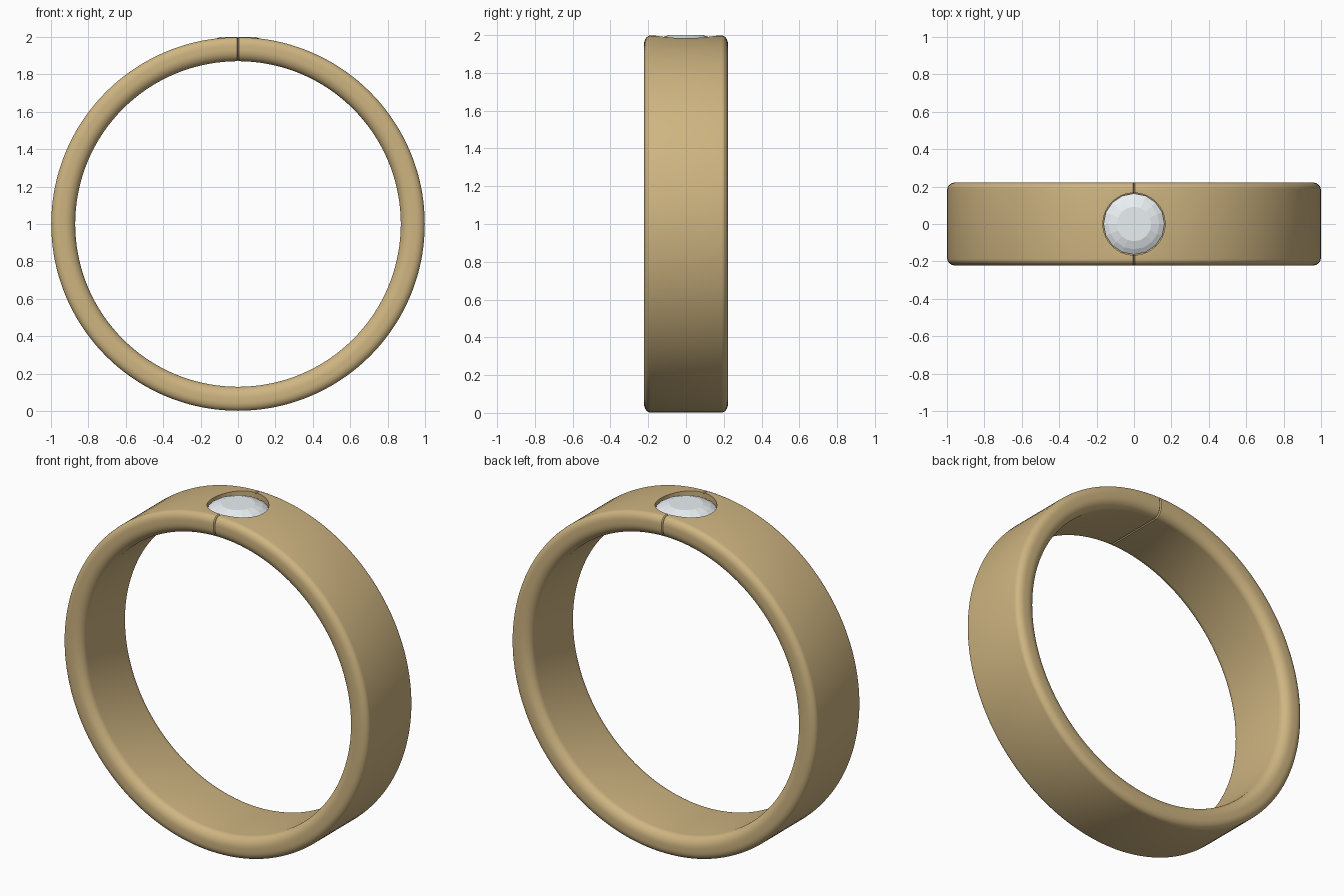
import bpy, bmesh, math

if "Cube" in bpy.data.objects:
    bpy.data.objects.remove(bpy.data.objects["Cube"])

CZ = 1.0  # ring axis height


def material(name, color):
    m = bpy.data.materials.new(name)
    m.diffuse_color = color
    m.use_nodes = True
    m.node_tree.nodes["Principled BSDF"].inputs["Base Color"].default_value = m.diffuse_color
    return m


def make_object(name, bm, mat=None):
    bmesh.ops.recalc_face_normals(bm, faces=bm.faces)
    me = bpy.data.meshes.new(name)
    bm.to_mesh(me)
    bm.free()
    ob = bpy.data.objects.new(name, me)
    bpy.context.collection.objects.link(ob)
    if mat:
        me.materials.append(mat)
    return ob


def lathe(name, profile, sides, mat=None):
    """Closed solid around the z axis from (radius, z) points, top to bottom."""
    bm = bmesh.new()
    rings = [[bm.verts.new((r * math.cos(2 * math.pi * i / sides),
                            r * math.sin(2 * math.pi * i / sides), z))
              for i in range(sides)] for r, z in profile]
    for a, b in zip(rings, rings[1:]):
        for i in range(sides):
            j = (i + 1) % sides
            bm.faces.new((a[i], a[j], b[j], b[i]))
    bm.faces.new(rings[0])
    bm.faces.new(rings[-1])
    return make_object(name, bm, mat)


def corner(y, r, ry, rr, a0, steps):
    """Quarter-ellipse corner of the band section."""
    return [(y + ry * math.cos(math.radians(a0 + 90 * k / steps)),
             r + rr * math.sin(math.radians(a0 + 90 * k / steps)))
            for k in range(steps + 1)]


# Band section: tight outer corners, softer inner corners
W, RO, RI = 0.222, 0.998, 0.87
section = (corner(W - 0.035, RO - 0.045, 0.035, 0.045, 0, 6)
           + corner(-W + 0.035, RO - 0.045, 0.035, 0.045, 90, 6)
           + corner(-W + 0.05, RI + 0.06, 0.05, 0.06, 180, 8)
           + corner(W - 0.05, RI + 0.06, 0.05, 0.06, 270, 8))


def inset(y, r, d):
    mid = (RO + RI) / 2
    return y * (1 - d / W), mid + (r - mid) * (1 - d / (RO - mid))


# Band swept round, with a fine pinched seam at the top
bm = bmesh.new()
seam = 0.006
stations = [(0, 0.007), (seam * 0.5, 0.002), (seam, 0)]
stations += [(2 * math.pi * i / 144, 0) for i in range(1, 144)]
stations += [(2 * math.pi - seam, 0), (2 * math.pi - seam * 0.5, 0.002)]
loops = []
for a, d in stations:
    pts = [inset(y, r, d) for y, r in section]
    loops.append([bm.verts.new((r * math.sin(a), y, CZ + r * math.cos(a)))
                  for y, r in pts])
n = len(section)
for i, a in enumerate(loops):
    b = loops[(i + 1) % len(loops)]
    for k in range(n):
        m = (k + 1) % n
        bm.faces.new((a[k], a[m], b[m], b[k]))
band = make_object("band", bm, material("gold", (0.62, 0.46, 0.22, 1)))

# Stone seat cut into the top of the band
cutter = lathe("seat_cutter", [(0.166, 2.1), (0.166, 1.955), (0.02, 1.885)], 64)
cutter.hide_render = True
cutter.hide_set(True)
mod = band.modifiers.new("seat", 'BOOLEAN')
mod.object = cutter
mod.operation = 'DIFFERENCE'
mod.solver = 'EXACT'
bpy.context.view_layer.objects.active = band
band.select_set(True)
bpy.ops.object.modifier_apply(modifier="seat")
bpy.data.objects.remove(cutter)
bpy.ops.object.shade_smooth_by_angle(angle=math.radians(30))

# Faceted stone: table, crown, girdle, pavilion
lathe("stone", [(0.092, 2.0), (0.135, 1.985), (0.163, 1.968),
                (0.163, 1.96), (0.01, 1.888)], 16,
      material("clear_stone", (0.82, 0.87, 0.9, 1)))
